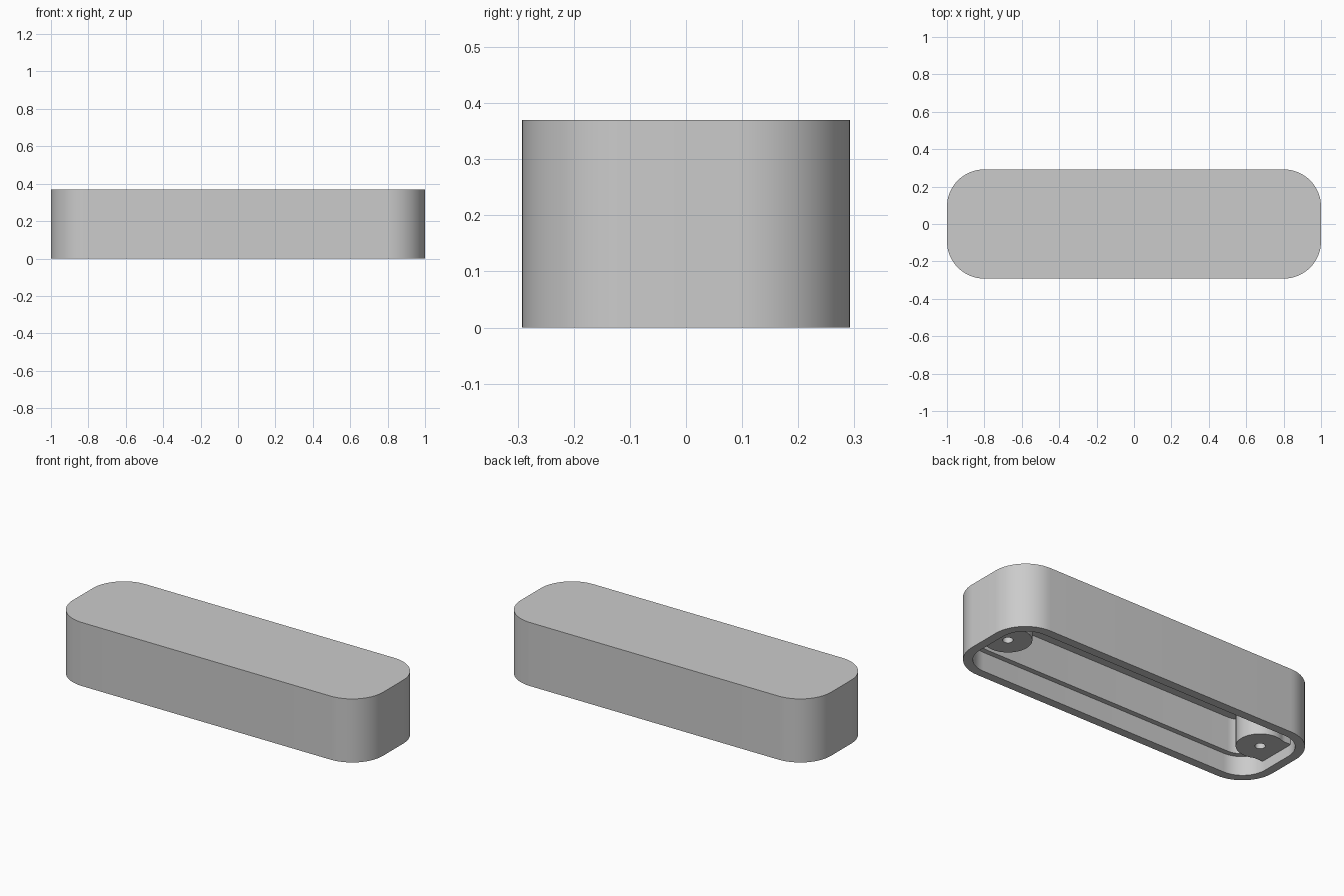
import bpy, bmesh, math

if "Cube" in bpy.data.objects:
    bpy.data.objects.remove(bpy.data.objects["Cube"], do_unlink=True)

HX, HY, R, H = 1.0, 0.292, 0.2, 0.37   # half length, half depth, corner radius, height
WALL, STEP = 0.05, 0.08                # rim thickness, thickness above the ledge
LEDGE_Z, CEIL_Z = 0.11, 0.31
BOSS_X, BOSS_R, BOSS_Z, HOLE_R, TAB = 0.84, 0.125, 0.06, 0.027, 0.112

grey = bpy.data.materials.new("grey_plastic")
grey.use_nodes = True
COLOUR = (0.6, 0.6, 0.6, 1)
grey.diffuse_color = COLOUR
grey.node_tree.nodes["Principled BSDF"].inputs["Base Color"].default_value = COLOUR


def rounded_rect(inset, z, seg=16):
    """Counter-clockwise rounded rectangle, inset from the outer outline."""
    pts = []
    for q, (sx, sy) in enumerate([(1, 1), (-1, 1), (-1, -1), (1, -1)]):
        for i in range(seg + 1):
            a = (q + i / seg) * math.pi / 2
            pts.append((sx * (HX - R) + (R - inset) * math.cos(a),
                        sy * (HY - R) + (R - inset) * math.sin(a), z))
    return pts


def lofted(name, loops):
    """Skin a series of equal-length loops and cap both ends."""
    bm = bmesh.new()
    rings = [[bm.verts.new(p) for p in loop] for loop in loops]
    n = len(rings[0])
    for a, b in zip(rings, rings[1:]):
        for i in range(n):
            j = (i + 1) % n
            bm.faces.new((a[i], a[j], b[j], b[i]))
    bm.faces.new(rings[0])
    bm.faces.new(rings[-1])
    bmesh.ops.recalc_face_normals(bm, faces=bm.faces)
    mesh = bpy.data.meshes.new(name)
    bm.to_mesh(mesh)
    bm.free()
    mesh.materials.append(grey)
    obj = bpy.data.objects.new(name, mesh)
    bpy.context.collection.objects.link(obj)
    bpy.ops.object.select_all(action='DESELECT')
    obj.select_set(True)
    bpy.context.view_layer.objects.active = obj
    bpy.ops.object.shade_smooth_by_angle(angle=math.radians(30))
    return obj


# Hollow housing: roof, outer wall, rim, lid recess, ledge, inner wall, ceiling
lofted("housing", [rounded_rect(t, z) for t, z in [
    (0, H), (0, 0), (WALL, 0), (WALL, LEDGE_Z), (STEP, LEDGE_Z), (STEP, CEIL_Z)]])


# Screw bosses: round posts with a square tab running into the end wall
def boss_outline(side, z, hole=False, seg=64):
    pts = []
    for i in range(seg):
        a = 2 * math.pi * i / seg
        c, s = math.cos(a), math.sin(a)
        r = BOSS_R
        if c > 0:
            r = max(r, TAB / max(c, abs(s)))
        if hole:
            r = HOLE_R
        pts.append((side * (BOSS_X + r * c), r * s, z))
    return pts


for side, label in [(1, "left"), (-1, "right")]:
    lofted(label + "_screw_boss", [
        boss_outline(side, CEIL_Z + 0.01), boss_outline(side, BOSS_Z),
        boss_outline(side, BOSS_Z, True), boss_outline(side, 0.25, True)])
